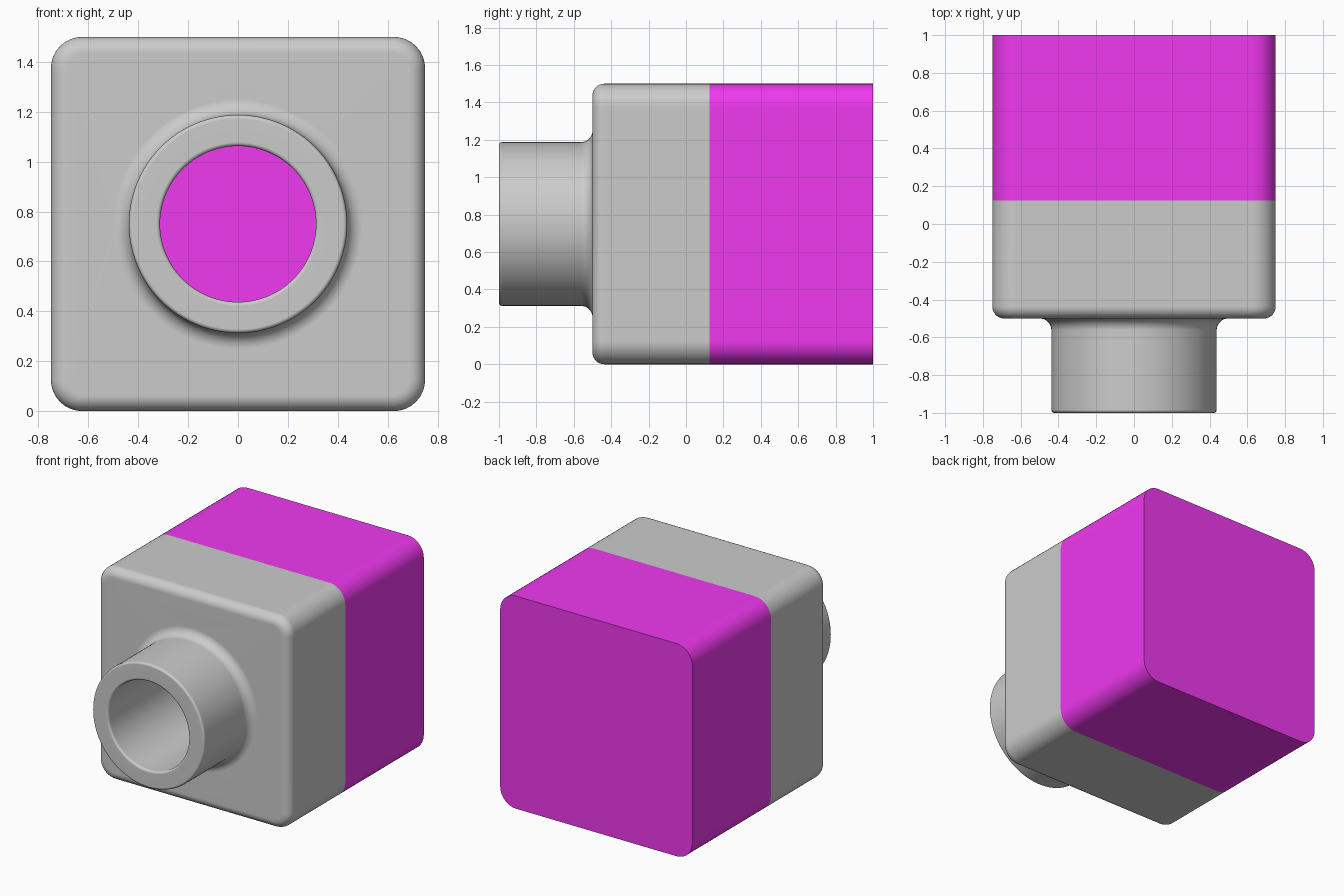
import bpy, bmesh
from math import sin, cos, pi, radians

if "Cube" in bpy.data.objects:
    bpy.data.objects.remove(bpy.data.objects["Cube"])

H, CORNER, FILLET = 0.75, 0.125, 0.0625      # half width, corner radius, edge fillet
OUTER, BORE, RIM = 0.4375, 0.3125, 0.0156    # nozzle radii and rim rounding
FRONT, SEAM, BACK, TIP = -0.5, 0.125, 1.0, -1.0
CZ = 0.75                                    # axis height


def rounded_square(bm, y, inset=0.0, seg=10):
    r, c = CORNER - inset, H - CORNER
    ring = []
    for q in range(4):
        sx, sz = [(1, 1), (-1, 1), (-1, -1), (1, -1)][q]
        for i in range(seg + 1):
            a = (q + i / seg) * pi / 2
            ring.append(bm.verts.new((sx * c + r * cos(a), y, CZ + sz * c + r * sin(a))))
    return ring


def circle(bm, r, y, n=96):
    return [bm.verts.new((r * cos(2 * pi * i / n), y, CZ + r * sin(2 * pi * i / n)))
            for i in range(n)]


def skin(bm, rings):
    for a, b in zip(rings, rings[1:]):
        for i in range(len(a)):
            j = (i + 1) % len(a)
            bm.faces.new((a[i], a[j], b[j], b[i]))


def arc(cu, cy, r, a0, a1, seg):
    angles = [radians(a0 + (a1 - a0) * i / seg) for i in range(seg + 1)]
    return [(cu + r * cos(a), cy + r * sin(a)) for a in angles]


def finish(bm, name, color=None):
    bmesh.ops.recalc_face_normals(bm, faces=bm.faces)
    mesh = bpy.data.meshes.new(name)
    bm.to_mesh(mesh)
    bm.free()
    obj = bpy.data.objects.new(name, mesh)
    bpy.context.collection.objects.link(obj)
    if color:
        mat = bpy.data.materials.new(name)
        mat.diffuse_color = color
        mat.use_nodes = True
        mat.node_tree.nodes["Principled BSDF"].inputs["Base Color"].default_value = mat.diffuse_color
        mesh.materials.append(mat)
    bpy.ops.object.select_all(action='DESELECT')
    obj.select_set(True)
    bpy.context.view_layer.objects.active = obj
    bpy.ops.object.shade_smooth_by_angle(angle=radians(35))
    weighted = obj.modifiers.new("weighted_normals", 'WEIGHTED_NORMAL')
    weighted.keep_sharp = True
    return obj


# Grey housing: block sides with a rounded front edge
bm = bmesh.new()
block = [rounded_square(bm, SEAM)]
for inset, y in arc(FILLET, FRONT + FILLET, FILLET, 180, 270, 8):
    block.append(rounded_square(bm, y, inset))
skin(bm, block)

# Hollow nozzle: base fillet, outer wall, rounded rim and bore down to the seam
profile = arc(OUTER + FILLET, FRONT - FILLET, FILLET, 90, 180, 8)
profile += arc(OUTER - RIM, TIP + RIM, RIM, 0, -90, 4)
profile += arc(BORE + RIM, TIP + RIM, RIM, -90, -180, 4)
profile.append((BORE, SEAM))
nozzle = [circle(bm, r, y) for r, y in profile]
skin(bm, nozzle)

# Flat front plate between the block edge and the nozzle base
loops = [bm.edges.get((ring[i - 1], ring[i]))
         for ring in (block[-1], nozzle[0]) for i in range(len(ring))]
bmesh.ops.triangle_fill(bm, edges=loops, use_beauty=True, normal=(0, -1, 0))
finish(bm, "housing")

# Coloured rear block, also visible at the bottom of the bore
bm = bmesh.new()
rear = [rounded_square(bm, SEAM), rounded_square(bm, BACK)]
skin(bm, rear)
for ring in rear:
    bm.faces.new(ring)
finish(bm, "rear_block", (0.87, 0.04, 0.87, 1))
